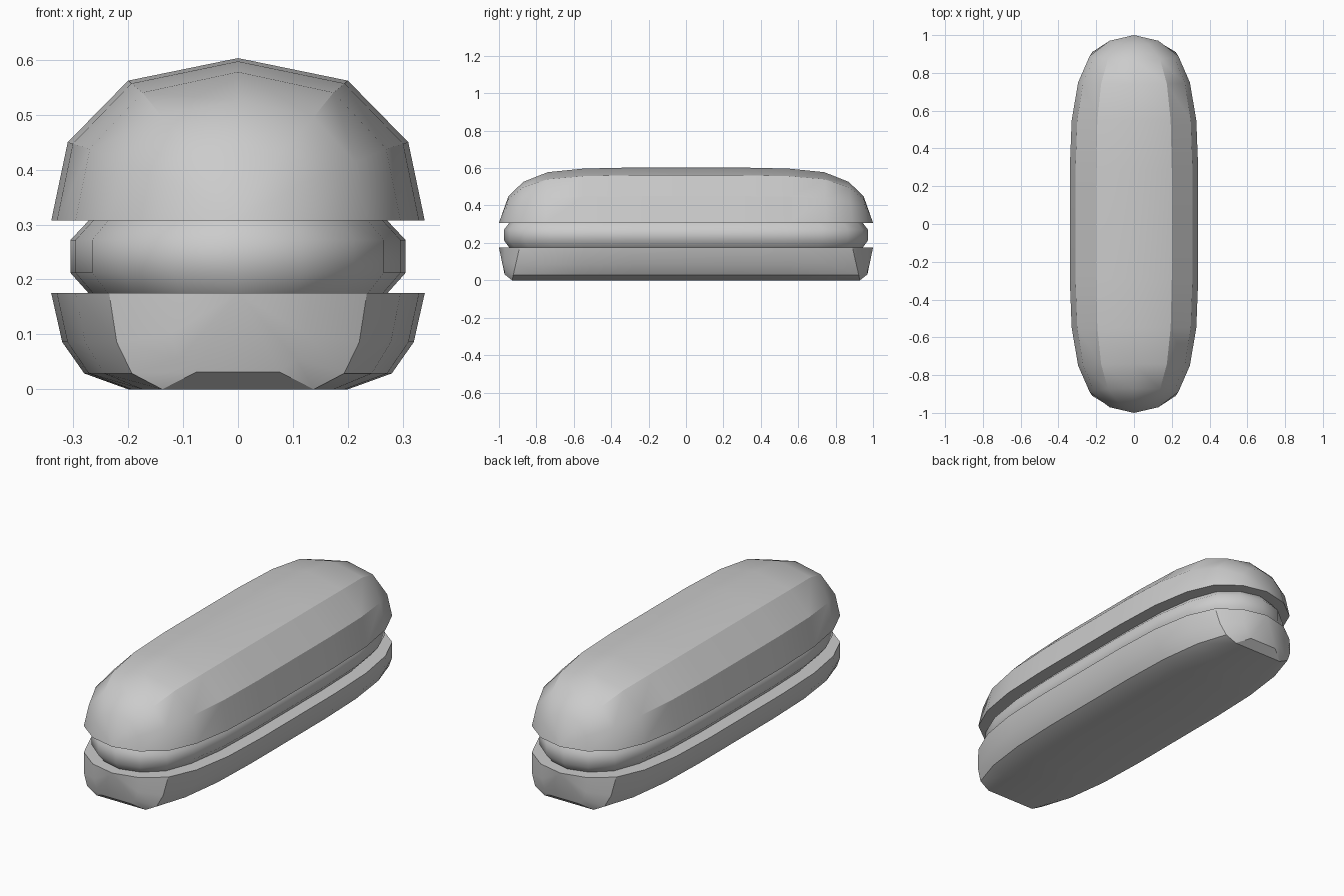
import bpy, bmesh, math

cube = bpy.data.objects.get("Cube")
if cube:
    bpy.data.objects.remove(cube, do_unlink=True)

grey = bpy.data.materials.new("light grey")
grey.use_nodes = True
colour = (0.6, 0.6, 0.6, 1)
grey.diffuse_color = colour
grey.node_tree.nodes["Principled BSDF"].inputs["Base Color"].default_value = colour

HALF_WIDTH, HALF_LENGTH = 0.34, 1.0
# (y, width factor) from near the tip to the straight middle
PLAN = [(0.97, 0.38), (0.89, 0.69), (0.75, 0.87), (0.55, 0.97), (0.29, 1.0)]


def finish(bm, name):
    bmesh.ops.recalc_face_normals(bm, faces=bm.faces)
    mesh = bpy.data.meshes.new(name)
    bm.to_mesh(mesh)
    bm.free()
    mesh.materials.append(grey)
    obj = bpy.data.objects.new(name, mesh)
    bpy.context.collection.objects.link(obj)
    return obj


def make_bun(name, rim_z, half_profile, depths, pull):
    """Loft a mirrored cross-section along y, closing to a point at each tip."""
    profile = [(-x, z) for x, z in half_profile]
    profile += [(x, z) for x, z in reversed(half_profile) if x > 0]
    reach = max(abs(z - rim_z) for x, z in profile)
    stations = [(y, w, d, p) for (y, w), d, p in zip(PLAN, depths, pull)]
    stations += [(-y, w, d, -p) for y, w, d, p in reversed(stations)]
    bm = bmesh.new()
    rows = [[bm.verts.new((x * w, y + p * abs(z - rim_z) / reach,
                           rim_z + (z - rim_z) * d)) for x, z in profile]
            for y, w, d, p in stations]
    for a, b in zip(rows, rows[1:]):
        for i in range(len(profile) - 1):
            bm.faces.new((a[i], a[i + 1], b[i + 1], b[i]))
    tips = [bm.verts.new((0, s * HALF_LENGTH, rim_z)) for s in (1, -1)]
    for tip, row in zip(tips, (rows[0], rows[-1])):
        for a, b in zip(row, row[1:]):
            bm.faces.new((tip, a, b))
    # Flat face at the rim
    bm.faces.new([tips[0]] + [r[0] for r in rows] + [tips[1]]
                 + [r[-1] for r in reversed(rows)])
    obj = finish(bm, name)
    bpy.ops.object.select_all(action='DESELECT')
    obj.select_set(True)
    bpy.context.view_layer.objects.active = obj
    bpy.ops.object.shade_smooth_by_angle(angle=math.radians(30))


def make_filling(name, levels):
    """Stack scaled copies of the oval plan, with flat caps."""
    quarter = [(w, y) for y, w in PLAN]
    right = quarter + [(w, -y) for w, y in reversed(quarter)]
    outline = [(0, 1)] + right + [(0, -1)] + [(-w, y) for w, y in reversed(right)]
    bm = bmesh.new()
    rings = [[bm.verts.new((x * hw, y * hl, z)) for x, y in outline]
             for hw, hl, z in levels]
    n = len(outline)
    for a, b in zip(rings, rings[1:]):
        for i in range(n):
            j = (i + 1) % n
            bm.faces.new((a[i], a[j], b[j], b[i])).smooth = True
    bm.faces.new(rings[0])
    bm.faces.new(rings[-1])
    finish(bm, name)


# Domed upper bun
make_bun("top_bun", 0.307,
         [(HALF_WIDTH, 0.307), (0.31, 0.45), (0.2, 0.562), (0, 0.603)],
         [0.48, 0.74, 0.915, 0.98, 1], [-0.02, -0.02, -0.01, 0, 0])

# Lower bun with a flat base
make_bun("bottom_bun", 0.175,
         [(HALF_WIDTH, 0.175), (0.32, 0.086), (0.28, 0.029), (0.2, 0)],
         [0.82, 1, 1, 1, 1], [0, 0.04, 0.02, 0, 0])

# Rounded filling between the buns
make_filling("filling", [(0.272, 0.945, 0.175), (0.305, 0.972, 0.212),
                         (0.305, 0.972, 0.272), (0.272, 0.945, 0.307)])
